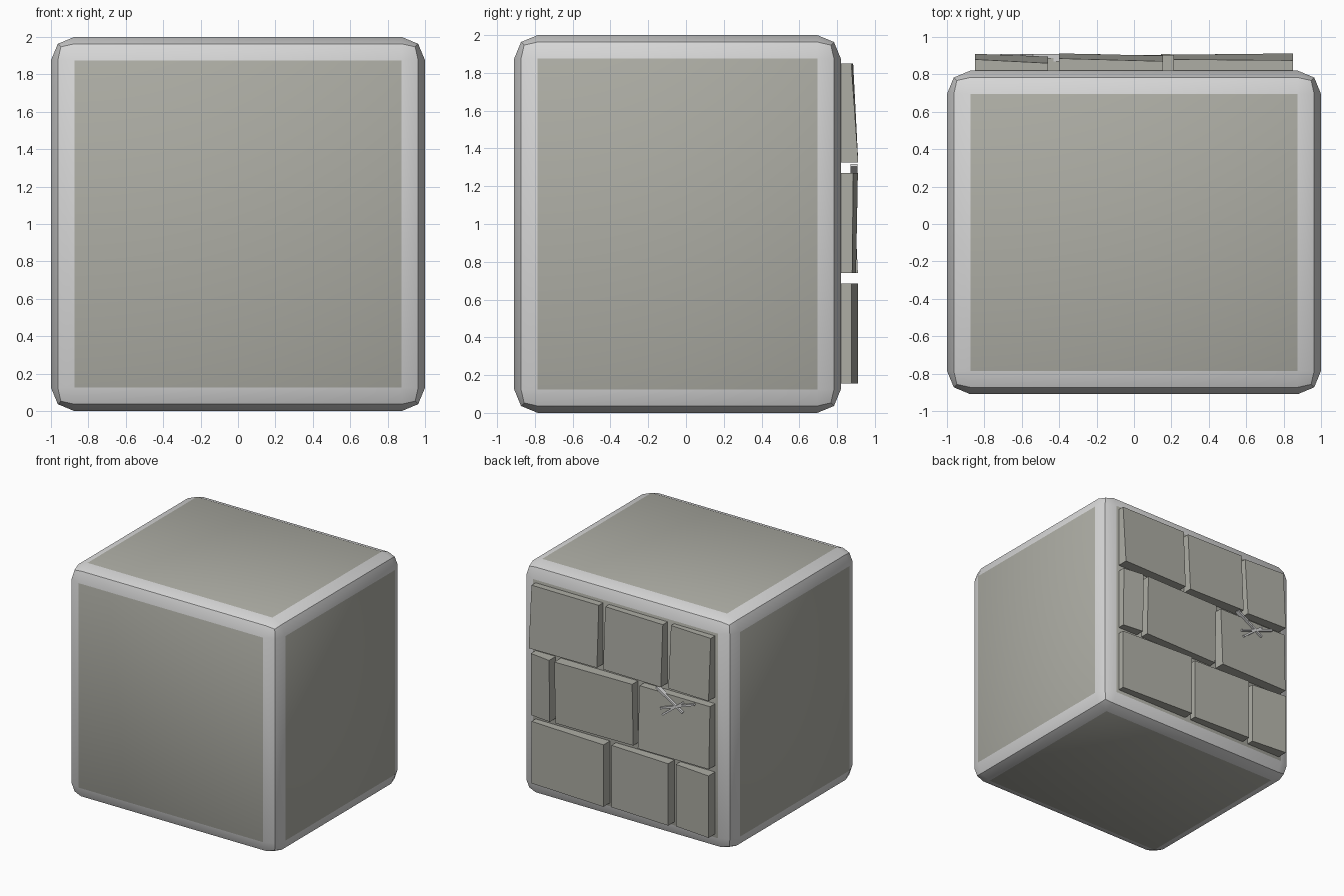
import bpy, bmesh
from mathutils import Vector

cube = bpy.data.objects.get("Cube")
if cube:
    bpy.data.objects.remove(cube, do_unlink=True)


def material(name, rgb):
    m = bpy.data.materials.new(name)
    m.use_nodes = True
    m.diffuse_color = (*rgb, 1)
    bsdf = m.node_tree.nodes["Principled BSDF"]
    bsdf.inputs["Base Color"].default_value = (*rgb, 1)
    bsdf.inputs["Roughness"].default_value = 0.8
    return m


stone = material("warm grey stone", (0.42, 0.42, 0.375))
trim = material("light grey trim", (0.68, 0.68, 0.68))


def add_object(name, bm, mats):
    bmesh.ops.recalc_face_normals(bm, faces=bm.faces[:])
    me = bpy.data.meshes.new(name)
    bm.to_mesh(me)
    bm.free()
    for m in mats:
        me.materials.append(m)
    ob = bpy.data.objects.new(name, me)
    bpy.context.collection.objects.link(ob)
    return ob


# Block with a two-step rounded border; flat sides are stone, the border is trim
FRONT, BACK, BEVEL = -0.91, 0.82, 0.125
bm = bmesh.new()
bmesh.ops.create_cube(bm, size=2)
for v in bm.verts:
    v.co.y = BACK if v.co.y > 0 else FRONT
    v.co.z += 1
bmesh.ops.bevel(bm, geom=bm.edges[:], offset=BEVEL, segments=2, profile=0.5, affect='EDGES')
bm.normal_update()
for f in bm.faces:
    f.material_index = 0 if max(abs(c) for c in f.normal) > 0.999 else 1
block = add_object("block", bm, [stone, trim])
bpy.ops.object.select_all(action='DESELECT')
block.select_set(True)
bpy.context.view_layer.objects.active = block
bpy.ops.object.shade_smooth_by_angle(angle=0.55)


# Bricks on the back: each has x limits and outer depths
# (top +x, top -x, bottom +x, bottom -x) giving its slight tilt
def brick(name, x0, x1, z0, z1, depths):
    bm = bmesh.new()
    bmesh.ops.create_cube(bm, size=2)
    for v in bm.verts:
        x, y, z = v.co
        corner = (0 if z > 0 else 2) + (0 if x > 0 else 1)
        v.co = Vector((x1 if x > 0 else x0,
                       depths[corner] if y > 0 else BACK - 0.01,
                       z1 if z > 0 else z0))
    add_object(name, bm, [stone])


rows = [
    ("top", 1.325, 1.85, [(0.21, 0.85, (.875, .88, .912, .905)),
                          (-0.40, 0.155, (.87, .885, .90, .912)),
                          (-0.85, -0.46, (.86, .88, .895, .91))]),
    ("middle", 0.74, 1.27, [(0.66, 0.85, (.885, .91, .88, .9)),
                            (-0.12, 0.61, (.91, .90, .895, .885)),
                            (-0.85, -0.18, (.885, .89, .91, .905))]),
    ("bottom", 0.155, 0.685, [(0.145, 0.85, (.875, .91, .875, .91)),
                              (-0.465, 0.09, (.88, .905, .88, .905)),
                              (-0.85, -0.52, (.88, .91, .88, .91))]),
]
for row, z0, z1, bricks in rows:
    for i, (x0, x1, depths) in enumerate(bricks):
        brick(f"{row}_brick_{i + 1}", x0, x1, z0, z1, depths)


# Thin scratch strips crossing on one middle brick
def strip(name, start, end, width=0.016):
    a, b = Vector((start[0], 0, start[1])), Vector((end[0], 0, end[1]))
    side = (b - a).normalized().cross(Vector((0, 1, 0))) * width / 2
    bm = bmesh.new()
    face = bm.faces.new([bm.verts.new(p + Vector((0, 0.87, 0)))
                         for p in (a + side, b + side, b - side, a - side)])
    out = bmesh.ops.extrude_face_region(bm, geom=[face])["geom"]
    for v in out:
        if isinstance(v, bmesh.types.BMVert):
            v.co.y = 0.909
    add_object(name, bm, [trim])


strip("scratch_1", (-0.35, 1.31), (-0.60, 1.155))
strip("scratch_2", (-0.39, 1.14), (-0.71, 1.255))
strip("scratch_3", (-0.41, 1.09), (-0.60, 1.24))
